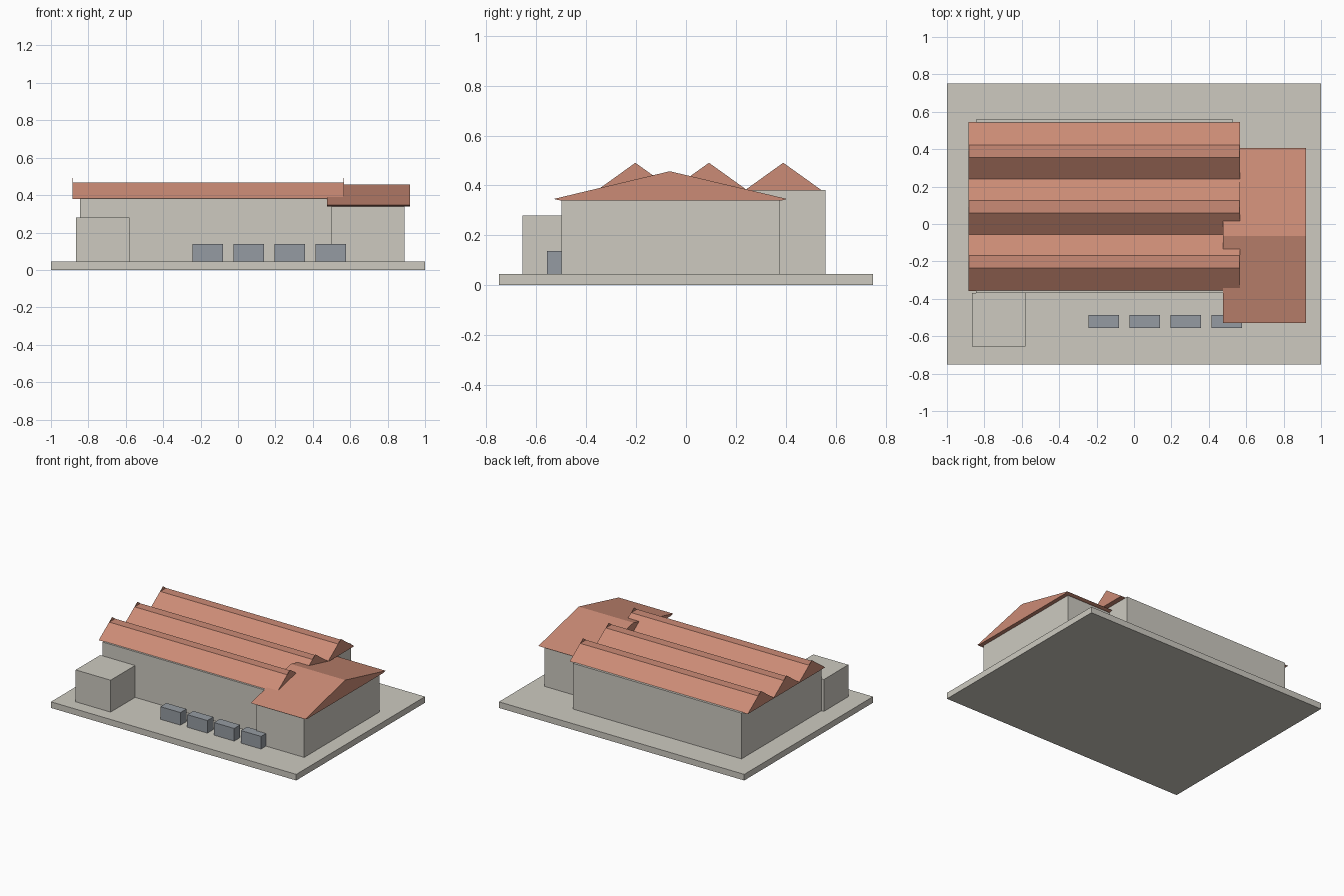
import bpy

cube = bpy.data.objects.get("Cube")
if cube:
    bpy.data.objects.remove(cube, do_unlink=True)


def material(name, rgb):
    mat = bpy.data.materials.new(name)
    mat.use_nodes = True
    mat.diffuse_color = (*rgb, 1)
    mat.node_tree.nodes["Principled BSDF"].inputs["Base Color"].default_value = (*rgb, 1)
    return mat


plaster = material("pale plaster", (0.61, 0.59, 0.53))
tile = material("terracotta tile", (0.60, 0.26, 0.18))
metal = material("blue grey metal", (0.30, 0.33, 0.36))


def build(name, verts, faces, mat):
    mesh = bpy.data.meshes.new(name)
    mesh.from_pydata(verts, [], faces)
    mesh.materials.append(mat)
    obj = bpy.data.objects.new(name, mesh)
    bpy.context.collection.objects.link(obj)
    return obj


def extrude_x(name, profile, x0, x1, mat):
    """Solid from a counterclockwise (y, z) profile, swept along x."""
    n = len(profile)
    verts = [(x, y, z) for x in (x0, x1) for y, z in profile]
    faces = [tuple(reversed(range(n))), tuple(range(n, 2 * n))]
    faces += [(i, (i + 1) % n, n + (i + 1) % n, n + i) for i in range(n)]
    return build(name, verts, faces, mat)


def box(name, x0, x1, y0, y1, z0, z1, mat):
    return extrude_x(name, [(y0, z0), (y1, z0), (y1, z1), (y0, z1)], x0, x1, mat)


# Ground slab and walls
GROUND = 0.045
box("ground_slab", -1, 1, -0.75, 0.75, 0, GROUND, plaster)
box("main_hall_walls", -0.845, 0.53, -0.37, 0.56, GROUND, 0.382, plaster)
box("side_wing_walls", 0.50, 0.89, -0.50, 0.375, GROUND, 0.345, plaster)
box("front_annex", -0.865, -0.58, -0.655, -0.37, GROUND, 0.28, plaster)

# Three parallel roofs with flattened ridges and thin peaked gable ends
LEFT, RIGHT = -0.885, 0.567
EAVE, CUT, PEAK = 0.38, 0.467, 0.491
HALF = 0.155
flat = HALF * (PEAK - CUT) / (PEAK - EAVE)
for i, y in enumerate((-0.203, 0.092, 0.39)):
    extrude_x(f"hall_roof_{i + 1}",
              [(y - HALF, EAVE), (y + HALF, EAVE), (y + flat, CUT), (y - flat, CUT)],
              LEFT, RIGHT, tile)
    for side, x in (("left", LEFT), ("right", RIGHT - 0.002)):
        extrude_x(f"hall_gable_peak_{side}_{i + 1}",
                  [(y - flat, CUT), (y + flat, CUT), (y, PEAK)], x, x + 0.002, tile)

# Broad gabled roof of the side wing
extrude_x("side_wing_roof",
          [(-0.53, 0.346), (-0.505, 0.34), (0.385, 0.34), (0.405, 0.346), (-0.065, 0.457)],
          0.475, 0.92, tile)

# Row of equipment boxes in front of the hall
for i in range(4):
    x = -0.243 + 0.219 * i
    box(f"equipment_box_{i + 1}", x, x + 0.164, -0.557, -0.487, GROUND, 0.138, metal)
